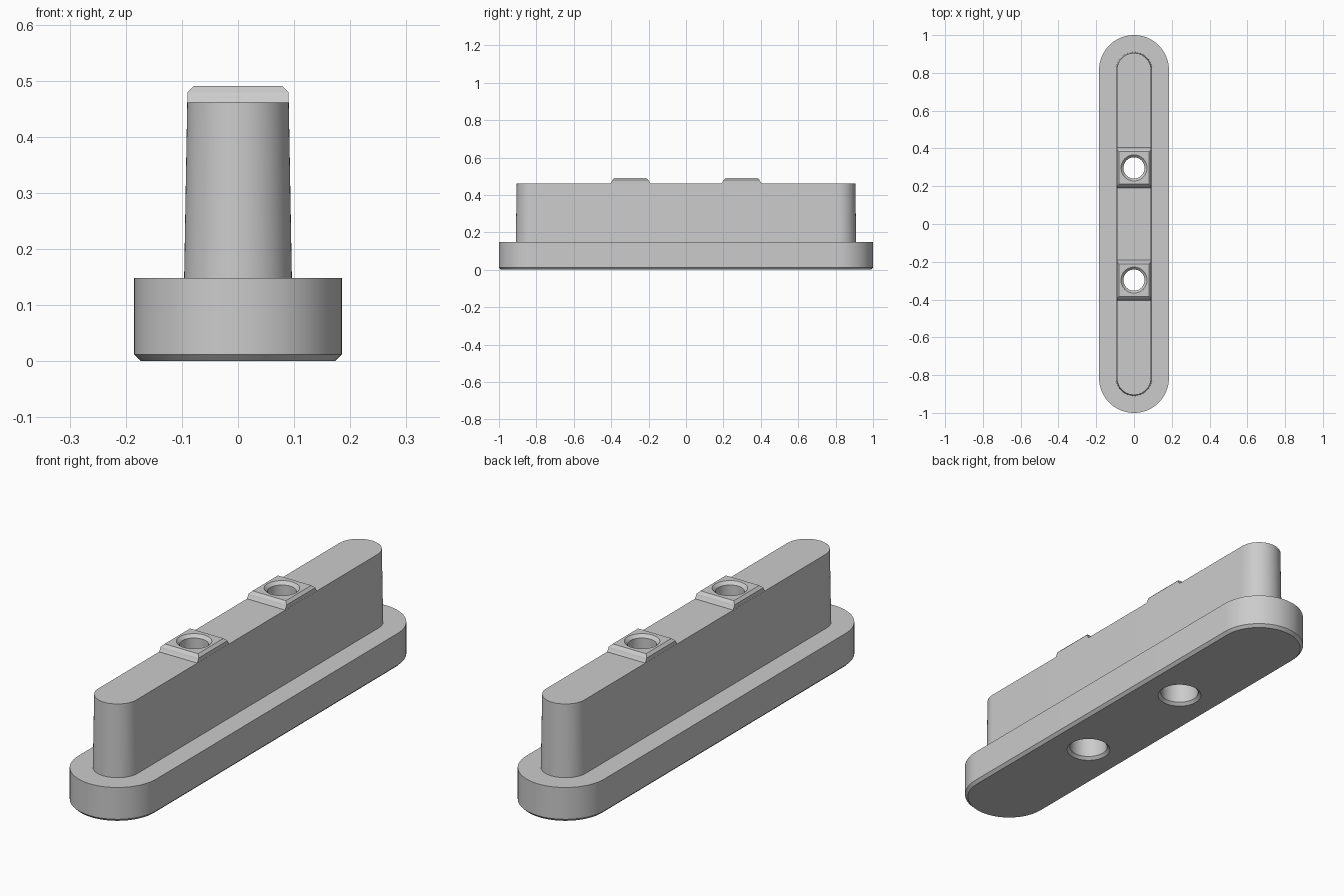
import bpy
import bmesh
from math import cos, sin, pi, radians

cube = bpy.data.objects.get("Cube")
if cube:
    bpy.data.objects.remove(cube, do_unlink=True)

grey = bpy.data.materials.new("light_grey")
grey.use_nodes = True
colour = (0.6, 0.6, 0.6, 1)
grey.diffuse_color = colour
grey.node_tree.nodes["Principled BSDF"].inputs["Base Color"].default_value = colour


def stadium(radius, half_length, z, steps=32):
    """Ring with straight sides along y and round ends."""
    offset = half_length - radius
    ring = []
    for end in (0, 1):
        for i in range(steps + 1):
            a = pi * (end + i / steps)
            ring.append((radius * cos(a), radius * sin(a) + (offset, -offset)[end], z))
    return ring


def circle(radius, y, z, steps=64):
    return [(radius * cos(2 * pi * i / steps), y + radius * sin(2 * pi * i / steps), z)
            for i in range(steps)]


def rectangle(half_x, half_y, y, z):
    return [(sx * half_x, y + sy * half_y, z)
            for sx, sy in ((1, 1), (-1, 1), (-1, -1), (1, -1))]


def loft(name, rings):
    """Closed solid through a stack of matching rings."""
    bm = bmesh.new()
    loops = [[bm.verts.new(p) for p in ring] for ring in rings]
    n = len(loops[0])
    for low, high in zip(loops, loops[1:]):
        for i in range(n):
            j = (i + 1) % n
            bm.faces.new((low[i], low[j], high[j], high[i]))
    bm.faces.new(loops[0][::-1])
    bm.faces.new(loops[-1])
    bmesh.ops.recalc_face_normals(bm, faces=bm.faces)
    mesh = bpy.data.meshes.new(name)
    bm.to_mesh(mesh)
    bm.free()
    mesh.materials.append(grey)
    obj = bpy.data.objects.new(name, mesh)
    bpy.context.collection.objects.link(obj)
    return obj


def combine(target, tool, operation):
    """Apply a boolean and remove the tool object."""
    mod = target.modifiers.new(operation.title(), "BOOLEAN")
    mod.operation = operation
    mod.solver = "EXACT"
    mod.object = tool
    bpy.context.view_layer.objects.active = target
    bpy.ops.object.modifier_apply(modifier=mod.name)
    bpy.data.objects.remove(tool, do_unlink=True)


# Flanged base with a chamfered foot, and the tapered upright
body = loft("flanged_block", [
    stadium(0.173, 0.988, 0), stadium(0.185, 1, 0.012), stadium(0.185, 1, 0.148),
    stadium(0.096, 0.91, 0.148), stadium(0.0905, 0.905, 0.461)])

for y in (-0.297, 0.297):
    # Raised pad with sloped ends and a bevelled rim
    pad = loft("raised_pad", [
        rectangle(half_x, half_y, y, z) for half_x, half_y, z in
        ((0.09, 0.107, 0.44), (0.09, 0.107, 0.462), (0.09, 0.1, 0.472),
         (0.09, 0.097, 0.479), (0.079, 0.086, 0.49))])
    combine(body, pad, "UNION")

    # Through hole: countersunk at the top, counterbored from below
    bore = loft("bolt_hole", [
        circle(radius, y, z) for radius, z in
        ((0.1, -0.01), (0.078, 0.012), (0.078, 0.16),
         (0.056, 0.16), (0.056, 0.477), (0.078, 0.499))])
    combine(body, bore, "DIFFERENCE")

# Smooth the round ends and bores, keep the edges crisp
bpy.ops.object.select_all(action="DESELECT")
body.select_set(True)
bpy.context.view_layer.objects.active = body
bpy.ops.object.shade_smooth_by_angle(angle=radians(20))
